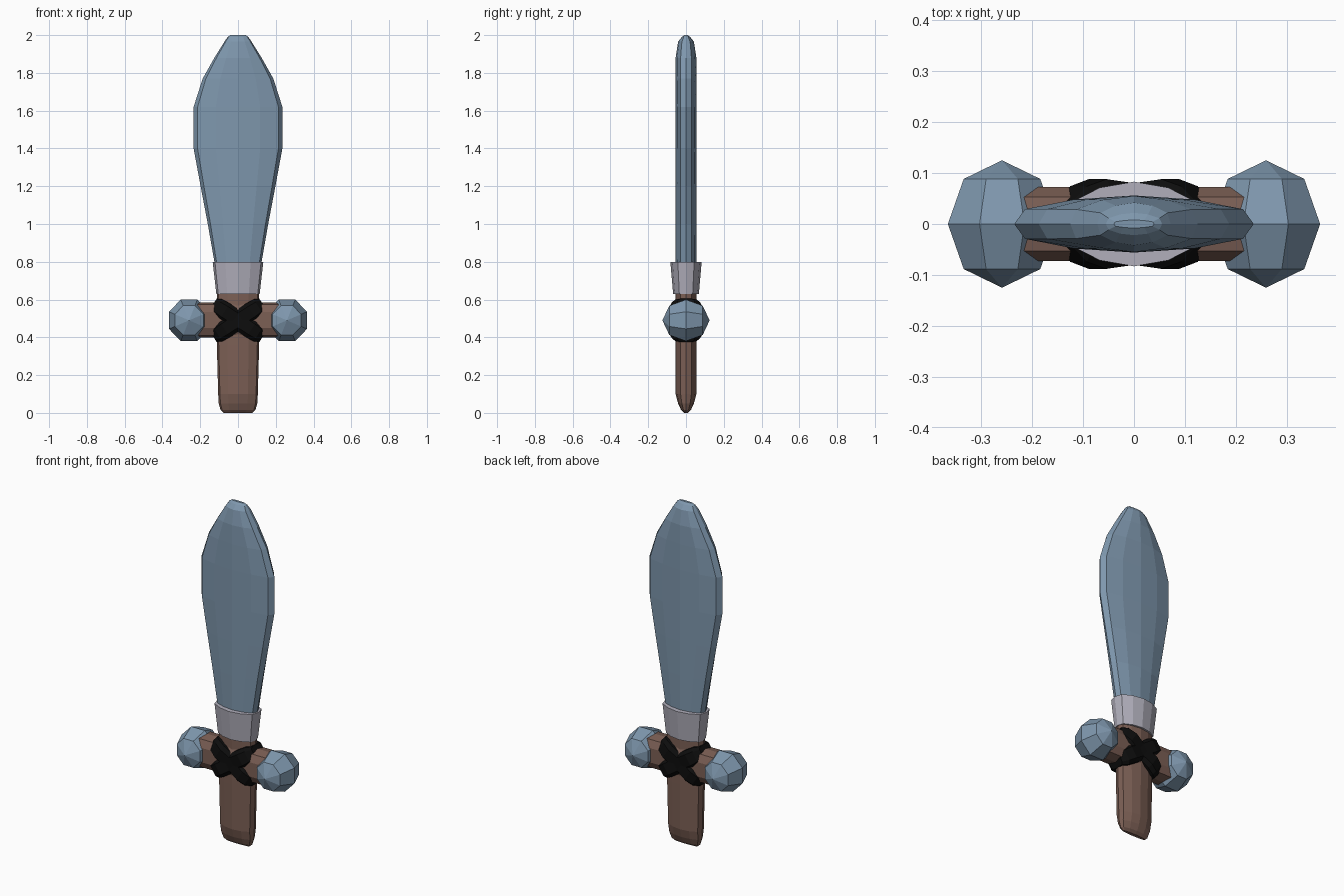
import bpy, bmesh, math
from mathutils import Matrix, Vector

if "Cube" in bpy.data.objects:
    bpy.data.objects.remove(bpy.data.objects["Cube"])


def material(name, rgb):
    m = bpy.data.materials.new(name)
    m.diffuse_color = (*rgb, 1)
    m.use_nodes = True
    m.node_tree.nodes["Principled BSDF"].inputs["Base Color"].default_value = m.diffuse_color
    return m


STEEL = material("steel", (0.21, 0.31, 0.42))
WOOD = material("wood", (0.20, 0.115, 0.09))
SILVER = material("silver", (0.44, 0.43, 0.50))
BLACK = material("black", (0.004, 0.004, 0.004))


def finish(name, bm, mat):
    bmesh.ops.recalc_face_normals(bm, faces=bm.faces)
    me = bpy.data.meshes.new(name)
    bm.to_mesh(me)
    bm.free()
    me.materials.append(mat)
    ob = bpy.data.objects.new(name, me)
    bpy.context.collection.objects.link(ob)
    return ob


def mirrored(quarter):
    """Closed section from its +x +y quarter, running from (1,0) to (0,1)."""
    half = quarter + [(-x, y) for x, y in quarter[-2::-1]]
    return half + [(x, -y) for x, y in half[-2:0:-1]]


def loft(name, section, rings, mat, matrix=Matrix()):
    """Skin scaled copies of a section; each ring is (z, half x, half y)."""
    bm = bmesh.new()
    loops = [[bm.verts.new(matrix @ Vector((x * sx, y * sy, z)))
              for x, y in section] for z, sx, sy in rings]
    n = len(section)
    for a, b in zip(loops, loops[1:]):
        for i in range(n):
            j = (i + 1) % n
            bm.faces.new((a[i], a[j], b[j], b[i]))
    bm.faces.new(loops[0])
    bm.faces.new(loops[-1])
    return finish(name, bm, mat)


LENS = mirrored([(1, 0), (0.91, 0.52), (0.5, 0.86), (0, 1)])

# Leaf-shaped blade
loft("blade", LENS, [
    (0.66, 0.105, 0.055), (0.80, 0.125, 0.055), (1.00, 0.160, 0.056),
    (1.20, 0.198, 0.056), (1.40, 0.235, 0.056), (1.62, 0.235, 0.056),
    (1.77, 0.187, 0.056), (1.88, 0.125, 0.055), (1.965, 0.072, 0.042),
    (1.99, 0.055, 0.022), (2.00, 0.040, 0.008)], STEEL)

# Flat rounded grip
loft("grip", LENS, [
    (0.00, 0.075, 0.010), (0.015, 0.092, 0.026), (0.05, 0.102, 0.042),
    (0.10, 0.105, 0.055), (0.36, 0.112, 0.056), (0.68, 0.112, 0.056)], WOOD)

# Flared collar
loft("collar", LENS, [(0.63, 0.115, 0.068), (0.80, 0.134, 0.083)], SILVER)

# Crossguard bar along x
OCT = mirrored([(1, 0), (0.88, 0.72), (0.45, 1), (0, 1)])
ALONG_X = Matrix.Translation((0, 0, 0.492)) @ Matrix.Rotation(math.pi / 2, 4, 'Y')
loft("guard_bar", OCT, [(-0.23, 0.093, 0.073), (0.23, 0.093, 0.073)], WOOD, ALONG_X)

# Faceted end knobs, poles facing front and back
for side, label in ((-1, "left"), (1, "right")):
    bm = bmesh.new()
    bmesh.ops.create_uvsphere(bm, u_segments=8, v_segments=4, radius=1)
    m = (Matrix.Translation((side * 0.259, 0, 0.49))
         @ Matrix.Diagonal((0.115, 0.125, 0.119, 1))
         @ Matrix.Rotation(math.pi / 8, 4, 'Y')
         @ Matrix.Rotation(math.pi / 2, 4, 'X'))
    bmesh.ops.transform(bm, matrix=m, verts=bm.verts)
    finish("knob_" + label, bm, STEEL)

# Crossed lashing around bar and grip
BAND = mirrored([(1, 0), (0.95, 0.75), (0.6, 1), (0, 1)])
half = [(0.02, 0.054, 0.080), (0.085, 0.054, 0.088),
        (0.13, 0.050, 0.074), (0.157, 0.036, 0.045)]
rings = [(-d, w, y) for d, w, y in half[::-1]] + half
for side, label in ((-1, "left"), (1, "right")):
    tilt = Matrix.Rotation(side * math.radians(57), 4, 'Y')
    loft("lashing_" + label, BAND, rings, BLACK,
         Matrix.Translation((0, 0, 0.49)) @ tilt)
